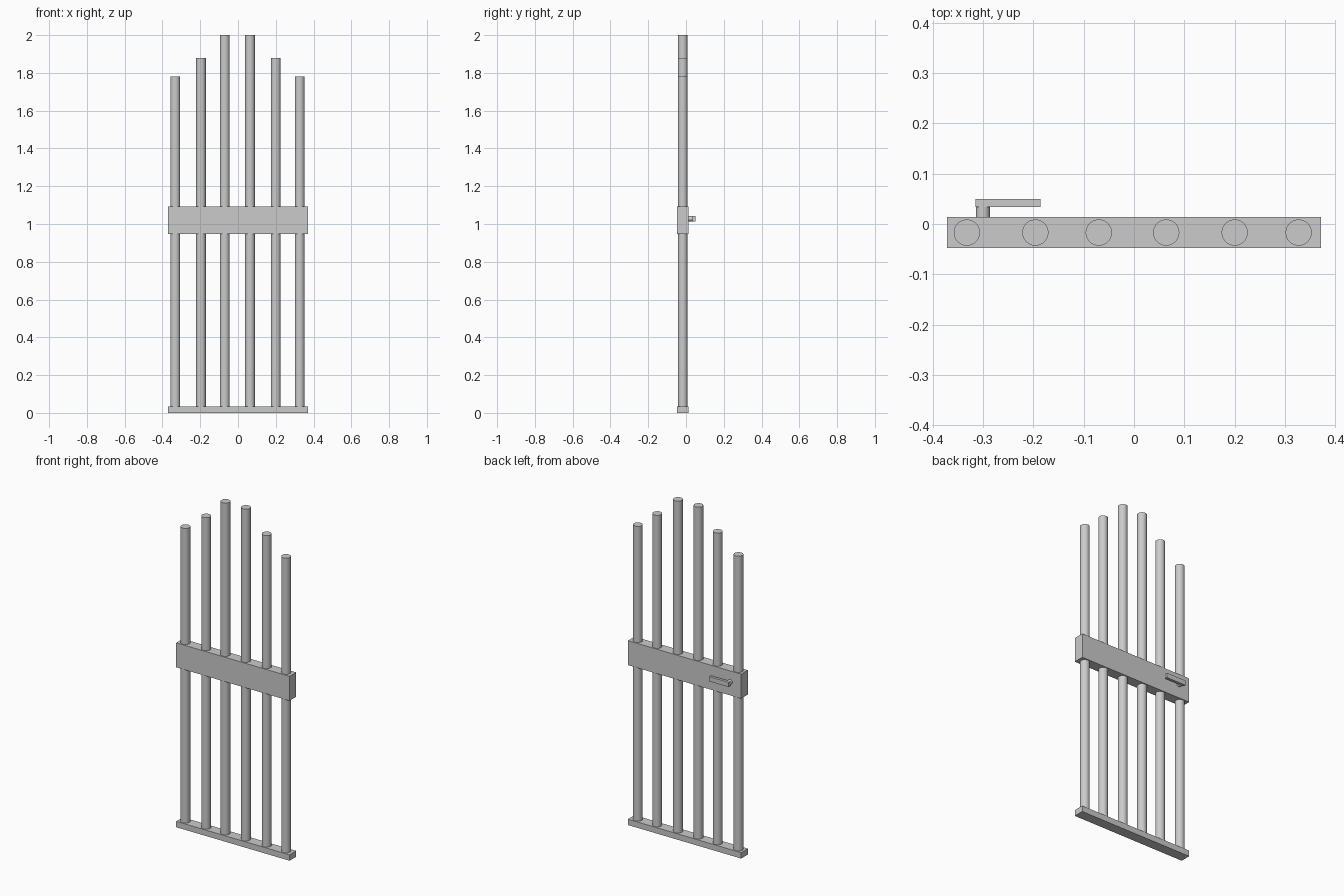
import bpy
from math import pi

cube = bpy.data.objects.get("Cube")
if cube:
    bpy.data.objects.remove(cube, do_unlink=True)

metal = bpy.data.materials.new("grey_metal")
metal.use_nodes = True
GREY = (0.6, 0.6, 0.6, 1)
metal.diffuse_color = GREY
metal.node_tree.nodes["Principled BSDF"].inputs["Base Color"].default_value = GREY


def finish(name):
    obj = bpy.context.object
    obj.name = name
    obj.data.materials.append(metal)
    return obj


def box(name, low, high):
    centre = [(a + b) / 2 for a, b in zip(low, high)]
    bpy.ops.mesh.primitive_cube_add(size=1, location=centre)
    obj = finish(name)
    obj.scale = [b - a for a, b in zip(low, high)]
    bpy.ops.object.transform_apply(location=False, rotation=False, scale=True)
    return obj


def rod(name, radius, depth, location, rotation=(0, 0, 0)):
    bpy.ops.mesh.primitive_cylinder_add(vertices=48, radius=radius, depth=depth,
                                        location=location, rotation=rotation)
    obj = finish(name)
    bpy.ops.object.shade_smooth_by_angle()
    return obj


FRONT, BACK, HALF = -0.048, 0.014, 0.371
MID_Y = (FRONT + BACK) / 2

# Horizontal rails
box("bottom_rail", (-HALF, FRONT, 0), (HALF, BACK, 0.035))
box("lock_rail", (-HALF, FRONT, 0.947), (HALF, BACK, 1.092))

# Upright bars, tallest in the middle
bars = [(-0.332, 1.78), (-0.196, 1.88), (-0.07, 2), (0.064, 2), (0.2, 1.88), (0.327, 1.78)]
for i, (x, top) in enumerate(bars):
    base = 0.02
    rod(f"bar_{i + 1}", 0.026, top - base, (x, MID_Y, (top + base) / 2))

# Lever handle on the back of the lock rail
rod("handle_stem", 0.0135, 0.03, (-0.3, 0.024, 1.028), (pi / 2, 0, 0))
box("handle_lever", (-0.315, 0.034, 1.014), (-0.186, 0.05, 1.042))
